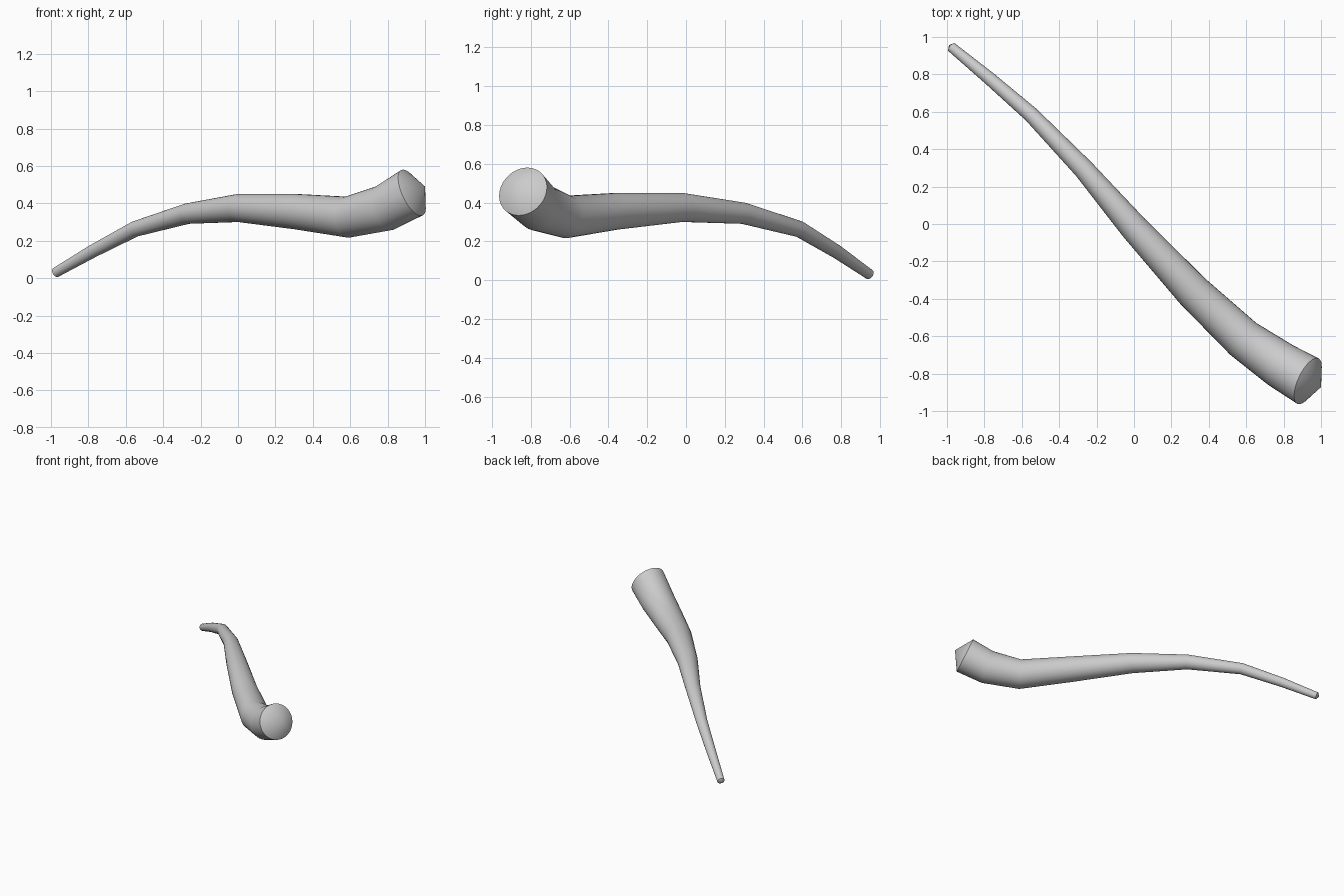
import bpy, bmesh, math
from mathutils import Vector

cube = bpy.data.objects.get("Cube")
if cube:
    bpy.data.objects.remove(cube, do_unlink=True)

# One plain grey for the whole piece
grey = bpy.data.materials.new("plain grey")
grey.use_nodes = True
color = (0.6, 0.6, 0.6, 1)
grey.diffuse_color = color
grey.node_tree.nodes["Principled BSDF"].inputs["Base Color"].default_value = color

# Centre line from thin tip to thick end: x, y, z, radius
PATH = [
    (-0.975, 0.945, 0.03, 0.027),
    (-0.775, 0.78, 0.145, 0.035),
    (-0.55, 0.585, 0.263, 0.042),
    (-0.27, 0.295, 0.345, 0.055),
    (0.0, -0.02, 0.375, 0.075),
    (0.315, -0.36, 0.355, 0.095),
    (0.585, -0.615, 0.326, 0.11),
    (0.785, -0.755, 0.375, 0.125),
    (0.93, -0.84, 0.457, 0.134),
]
SIDES = 32
centres = [Vector(p[:3]) for p in PATH]


def direction(i):
    """Average direction of the path segments that meet at point i."""
    if i == 0:
        return (centres[1] - centres[0]).normalized()
    if i == len(centres) - 1:
        return Vector((0.83, -0.39, 0.39)).normalized()
    before = (centres[i] - centres[i - 1]).normalized()
    after = (centres[i + 1] - centres[i]).normalized()
    return (before + after).normalized()


def ring(bm, i):
    """Circle of vertices square to the path."""
    d = direction(i)
    side = d.cross(Vector((0, 0, 1))).normalized()
    up = side.cross(d)
    r = PATH[i][3]
    angles = [2 * math.pi * k / SIDES for k in range(SIDES)]
    return [bm.verts.new(centres[i] + r * (math.cos(a) * side + math.sin(a) * up))
            for a in angles]


def cone_cap(bm, loop, apex):
    tip = bm.verts.new(apex)
    for k in range(SIDES):
        bm.faces.new((loop[k], loop[(k + 1) % SIDES], tip))


# Tapered curved body
bm = bmesh.new()
rings = [ring(bm, i) for i in range(len(PATH))]
for a, b in zip(rings, rings[1:]):
    for k in range(SIDES):
        n = (k + 1) % SIDES
        bm.faces.new((a[k], a[n], b[n], b[k]))

# Pointed caps on both ends
cone_cap(bm, rings[0], centres[0] - 0.02 * direction(0))
cone_cap(bm, rings[-1], Vector((1.0, -0.872, 0.49)))
bmesh.ops.recalc_face_normals(bm, faces=bm.faces)

mesh = bpy.data.meshes.new("curved_horn")
bm.to_mesh(mesh)
bm.free()
mesh.materials.append(grey)
horn = bpy.data.objects.new("curved_horn", mesh)
bpy.context.collection.objects.link(horn)

# Smooth sides, crisp cap rims
bpy.ops.object.select_all(action="DESELECT")
horn.select_set(True)
bpy.context.view_layer.objects.active = horn
bpy.ops.object.shade_smooth_by_angle(angle=math.radians(30))
